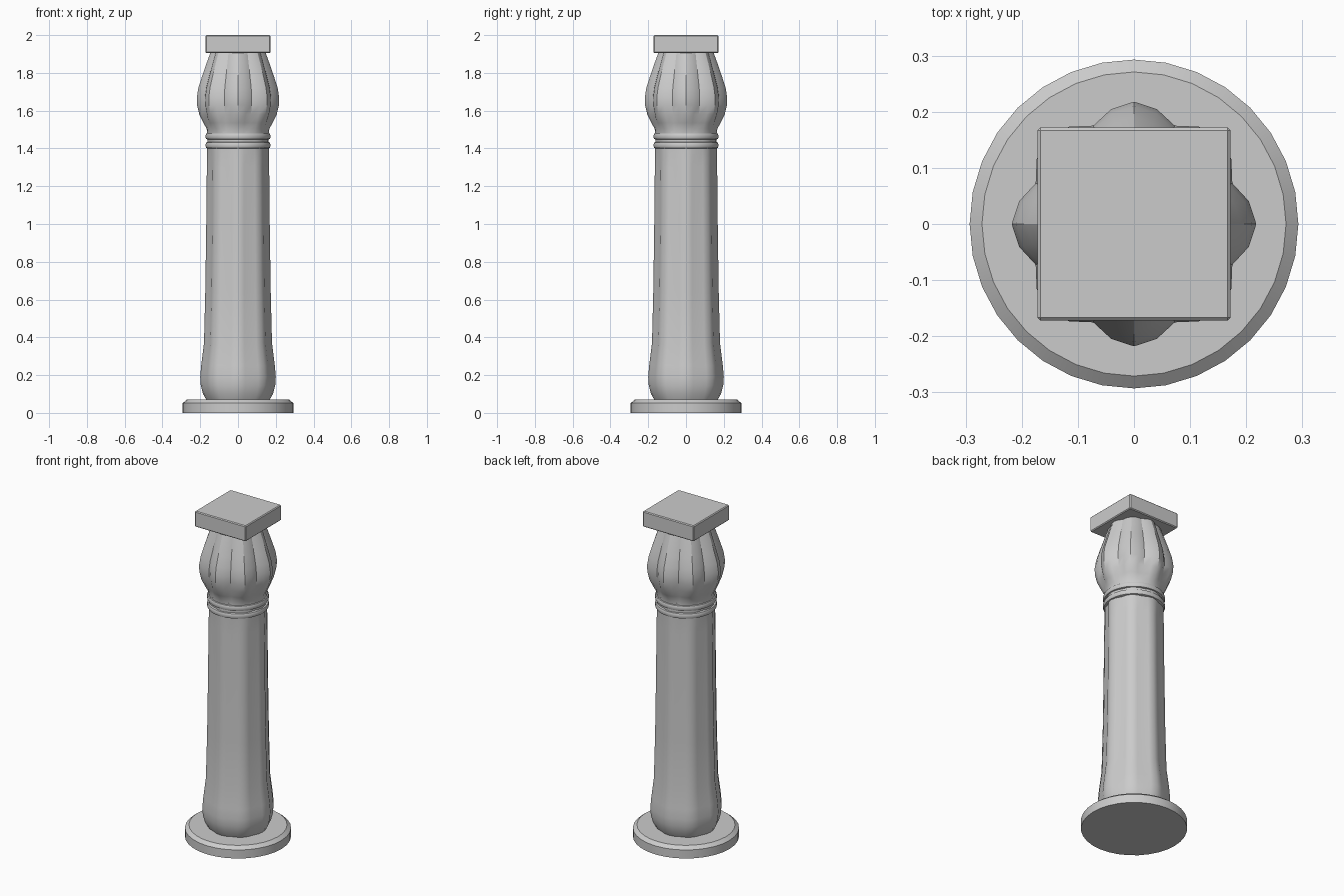
import bpy
import bmesh
import math

cube = bpy.data.objects.get("Cube")
if cube:
    bpy.data.objects.remove(cube, do_unlink=True)

SEGMENTS = 32

stone = bpy.data.materials.new("grey stone")
stone.use_nodes = True
colour = (0.6, 0.6, 0.6, 1)
stone.diffuse_color = colour
stone.node_tree.nodes["Principled BSDF"].inputs["Base Color"].default_value = colour


def finish(name, bm):
    """Turn a bmesh into a smooth-shaded stone object with sharp edges kept."""
    bmesh.ops.recalc_face_normals(bm, faces=bm.faces)
    mesh = bpy.data.meshes.new(name)
    bm.to_mesh(mesh)
    bm.free()
    mesh.materials.append(stone)
    obj = bpy.data.objects.new(name, mesh)
    bpy.context.collection.objects.link(obj)
    bpy.ops.object.select_all(action="DESELECT")
    obj.select_set(True)
    bpy.context.view_layer.objects.active = obj
    bpy.ops.object.shade_smooth_by_angle(angle=math.radians(30))
    return obj


def lathe(name, profile):
    """Spin (radius, height, groove depth) rows; grooves make eight lobes."""
    bm = bmesh.new()
    rings = []
    for radius, z, groove in profile:
        ring = []
        for i in range(SEGMENTS):
            # ridge, flank, valley, flank
            r = radius * (1 - groove * (0, 0.33, 1, 0.33)[i % 4])
            a = math.tau * i / SEGMENTS
            ring.append(bm.verts.new((r * math.cos(a), r * math.sin(a), z)))
        rings.append(ring)
    for low, high in zip(rings, rings[1:]):
        for i in range(SEGMENTS):
            j = (i + 1) % SEGMENTS
            bm.faces.new((low[i], low[j], high[j], high[i]))
    bm.faces.new(rings[0][::-1])
    bm.faces.new(rings[-1])
    return finish(name, bm)


# Round foot with a chamfered rim
lathe("base_disc", [(0.293, 0, 0), (0.293, 0.052, 0), (0.271, 0.07, 0)])

# Fluted shaft swelling near the foot
lathe("shaft", [
    (0.165, 0.065, 0.04), (0.185, 0.1, 0.05), (0.197, 0.145, 0.06),
    (0.2, 0.19, 0.07), (0.195, 0.25, 0.08), (0.18, 0.37, 0.085),
    (0.173, 0.65, 0.088), (0.168, 1.0, 0.088), (0.165, 1.3, 0.08),
    (0.163, 1.4, 0.06), (0.162, 1.49, 0),
])

# Two neck bands
for name, z in (("lower_band", 1.4), ("upper_band", 1.447)):
    lathe(name, [(0.16, z, 0), (0.168, z + 0.003, 0), (0.171, z + 0.01, 0),
                 (0.171, z + 0.024, 0), (0.168, z + 0.031, 0), (0.16, z + 0.034, 0)])

# Lobed bud capital
lathe("bud_capital", [
    (0.162, 1.475, 0), (0.166, 1.505, 0.03), (0.183, 1.535, 0.08),
    (0.205, 1.58, 0.12), (0.217, 1.63, 0.13), (0.218, 1.67, 0.13),
    (0.21, 1.72, 0.13), (0.191, 1.78, 0.13), (0.167, 1.85, 0.12),
    (0.145, 1.91, 0.1),
])

# Square block on top with narrow bevels
bm = bmesh.new()
bmesh.ops.create_cube(bm, size=1)
for v in bm.verts:
    v.co = (v.co.x * 0.344, v.co.y * 0.344, 1.9525 + v.co.z * 0.095)
bmesh.ops.bevel(bm, geom=bm.edges[:], offset=0.005, segments=1, affect="EDGES")
finish("top_block", bm)
